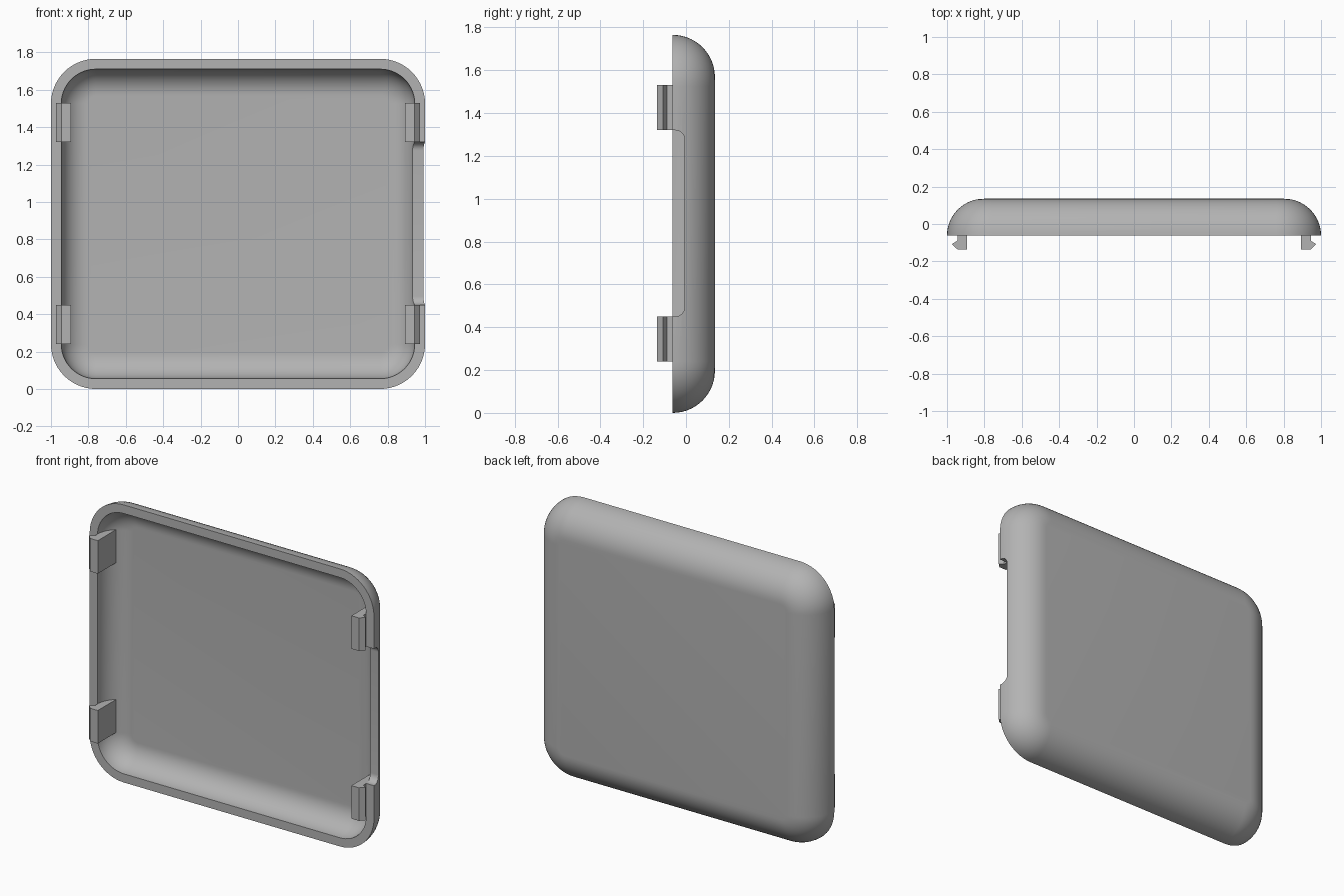
import bpy, bmesh, math

cube = bpy.data.objects.get("Cube")
if cube:
    bpy.data.objects.remove(cube, do_unlink=True)

HEIGHT = 1.765    # overall height
RIM_Y = -0.062    # open front edge
ROUND = 0.197     # radius of the rounded back edge
CORNER = 0.24     # corner radius seen from the front
WALL = 0.055
STEPS = 14

grey = bpy.data.materials.new("light grey plastic")
grey.use_nodes = True
grey.diffuse_color = (0.45, 0.45, 0.45, 1)
grey.node_tree.nodes["Principled BSDF"].inputs["Base Color"].default_value = (0.45, 0.45, 0.45, 1)


def finish(name, bm):
    bmesh.ops.recalc_face_normals(bm, faces=bm.faces)
    mesh = bpy.data.meshes.new(name)
    bm.to_mesh(mesh)
    bm.free()
    mesh.materials.append(grey)
    obj = bpy.data.objects.new(name, mesh)
    bpy.context.collection.objects.link(obj)
    return obj


def rounded_loop(bm, inset, y):
    """Rounded rectangle facing the front, shrunk by inset."""
    verts = []
    cx, cz = 1 - CORNER, HEIGHT / 2 - CORNER
    for quarter, (sx, sz) in enumerate([(1, 1), (-1, 1), (-1, -1), (1, -1)]):
        for i in range(STEPS + 1):
            a = (quarter + i / STEPS) * math.pi / 2
            r = CORNER - inset
            verts.append(bm.verts.new((sx * cx + r * math.cos(a), y,
                                       HEIGHT / 2 + sz * cz + r * math.sin(a))))
    return verts


def prism(name, points, axis, start, end):
    """Extrude a profile along x or z."""
    bm = bmesh.new()
    place = (lambda p, t: (t, *p)) if axis == "x" else (lambda p, t: (*p, t))
    face = bm.faces.new([bm.verts.new(place(p, start)) for p in points])
    out = bmesh.ops.extrude_face_region(bm, geom=[face])
    moved = [v for v in out["geom"] if isinstance(v, bmesh.types.BMVert)]
    shift = (end - start, 0, 0) if axis == "x" else (0, 0, end - start)
    bmesh.ops.translate(bm, verts=moved, vec=shift)
    return finish(name, bm)


# Hollow cover: outer skin from the back to the rim, then the inner skin
bm = bmesh.new()
loops = []
for wall, order in ((0, range(STEPS, -1, -1)), (WALL, range(STEPS + 1))):
    r = ROUND - wall
    for i in order:
        a = i / STEPS * math.pi / 2
        loops.append(rounded_loop(bm, wall + r * (1 - math.cos(a)), RIM_Y + r * math.sin(a)))
for a, b in zip(loops, loops[1:]):
    for i in range(len(a)):
        j = (i + 1) % len(a)
        bm.faces.new((a[i], a[j], b[j], b[i]))
bm.faces.new(loops[0])
bm.faces.new(loops[-1])
cover = finish("cover_shell", bm)

# Notch in the left wall, with rounded deep corners
low, high, deep, fillet = 0.45, 1.32, -0.006, 0.045
profile = [(-0.2, low)]
for z, start in ((low + fillet, -90), (high - fillet, 0)):
    for i in range(9):
        a = math.radians(start + i * 90 / 8)
        profile.append((deep - fillet + fillet * math.cos(a), z + fillet * math.sin(a)))
profile.append((-0.2, high))
cutter = prism("notch_cutter", profile, "x", 0.87, 1.1)
cutter.hide_render = True

cut = cover.modifiers.new("notch", "BOOLEAN")
cut.operation = "DIFFERENCE"
cut.solver = "EXACT"
cut.object = cutter
bpy.context.view_layer.objects.active = cover
cover.select_set(True)
bpy.ops.object.modifier_apply(modifier="notch")
bpy.data.objects.remove(cutter, do_unlink=True)
bpy.ops.object.shade_smooth_by_angle(angle=math.radians(35))

# Four snap hooks, rooted in the side walls
hook = [(0.892, 0.06), (0.892, -0.135), (0.945, -0.135), (0.973, -0.107),
        (0.945, -0.089), (0.945, 0.06)]
for side, sx in (("left", 1), ("right", -1)):
    for level, z in (("lower", 0.24), ("upper", 1.32)):
        prism(f"{level}_{side}_hook", [(sx * x, y) for x, y in hook], "z", z, z + 0.21)
